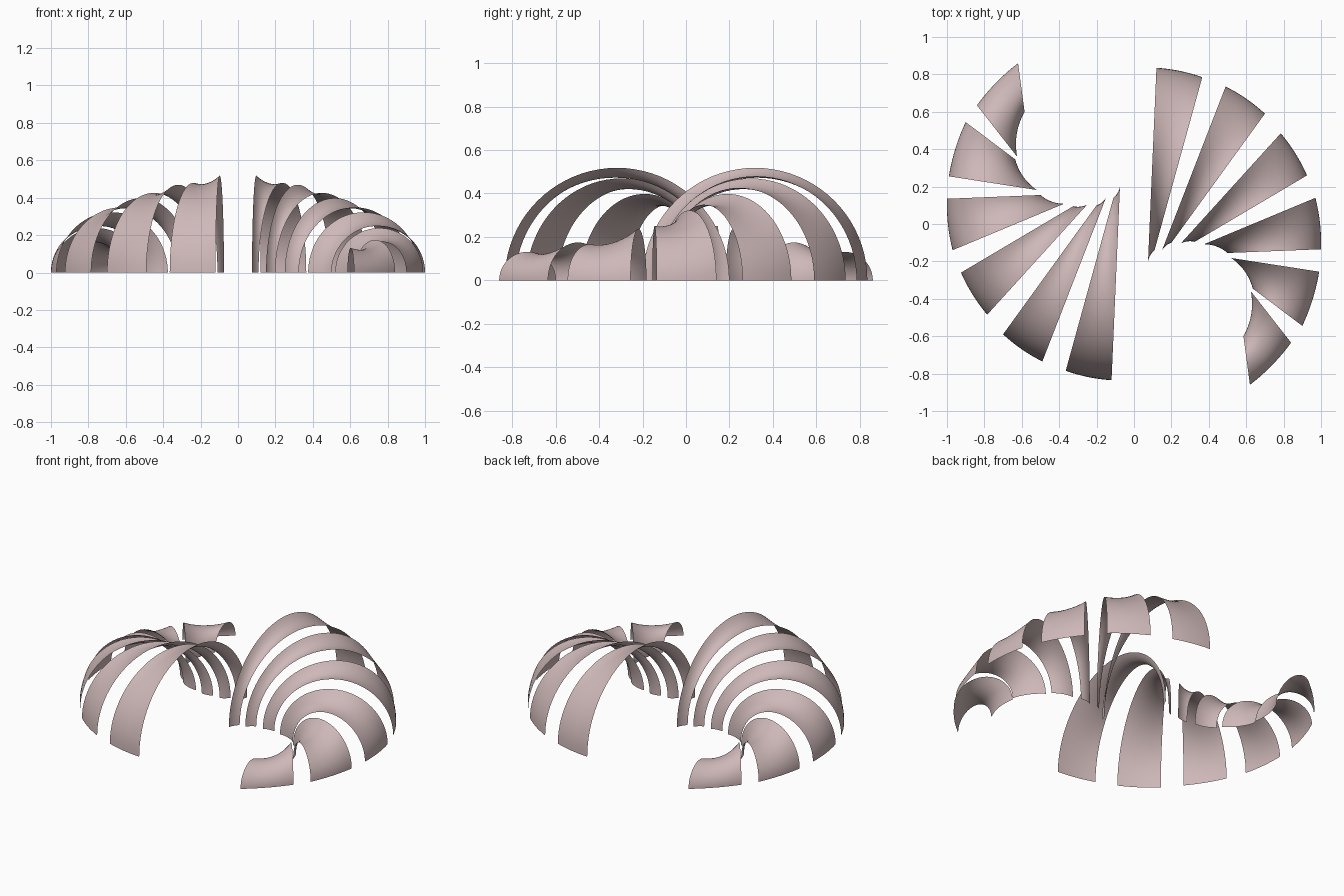
import bpy, math
from mathutils import Vector

cube = bpy.data.objects.get("Cube")
if cube:
    bpy.data.objects.remove(cube)

material = bpy.data.materials.new("dusty_pink")
material.use_nodes = True
colour = (0.62, 0.48, 0.48, 1)
material.diffuse_color = colour
material.node_tree.nodes["Principled BSDF"].inputs["Base Color"].default_value = colour

# Ground corners of each rib: inner start, outer start, inner end, outer end
RIBS = [
    ((.075, -.20), (.12, .835), (.11, -.14), (.365, .785)),
    ((.15, -.14), (.49, .735), (.20, -.10), (.70, .59)),
    ((.25, -.104), (.785, .485), (.325, -.095), (.925, .26)),
    ((.375, -.108), (.97, .14), (.50, -.155), (1.0, -.135)),
    ((.52, -.182), (.99, -.255), (.635, -.345), (.90, -.545)),
    ((.625, -.36), (.84, -.635), (.585, -.60), (.62, -.86)),
]
ACROSS, ALONG = 10, 40
SADDLE = 0.022


def bowed(start, end, t, bow):
    """Point on a gently bowed line, bending to the left of its direction."""
    a, b = Vector(start), Vector(end)
    d = b - a
    return a.lerp(b, t) + Vector((-d.y, d.x)) * bow * 4 * t * (1 - t)


def make_rib(name, corners, turn):
    """Sweep a half-circle arch between the inner and outer ground lines."""
    in_a, out_a, in_b, out_b = corners
    verts, faces = [], []
    for i in range(ACROSS + 1):
        t = i / ACROSS
        inner = bowed(in_a, in_b, t, 0.09)
        outer = bowed(out_a, out_b, t, 0.035)
        radius = (outer - inner).length / 2 - SADDLE * 4 * t * (1 - t)
        for j in range(ALONG + 1):
            angle = math.pi * j / ALONG
            p = inner.lerp(outer, (1 - math.cos(angle)) / 2) * turn
            verts.append((p.x, p.y, max(0, radius * math.sin(angle))))
    row = ALONG + 1
    for i in range(ACROSS):
        for j in range(ALONG):
            k = i * row + j
            faces.append((k, k + row, k + row + 1, k + 1))
    mesh = bpy.data.meshes.new(name)
    mesh.from_pydata(verts, [], faces)
    mesh.materials.append(material)
    mesh.shade_smooth()
    rib = bpy.data.objects.new(name, mesh)
    bpy.context.collection.objects.link(rib)


# Two matching fans of ribs, half a turn apart
for side, turn in (("left", 1), ("right", -1)):
    for number, corners in enumerate(RIBS, 1):
        make_rib(f"{side}_shell_rib_{number}", corners, turn)
